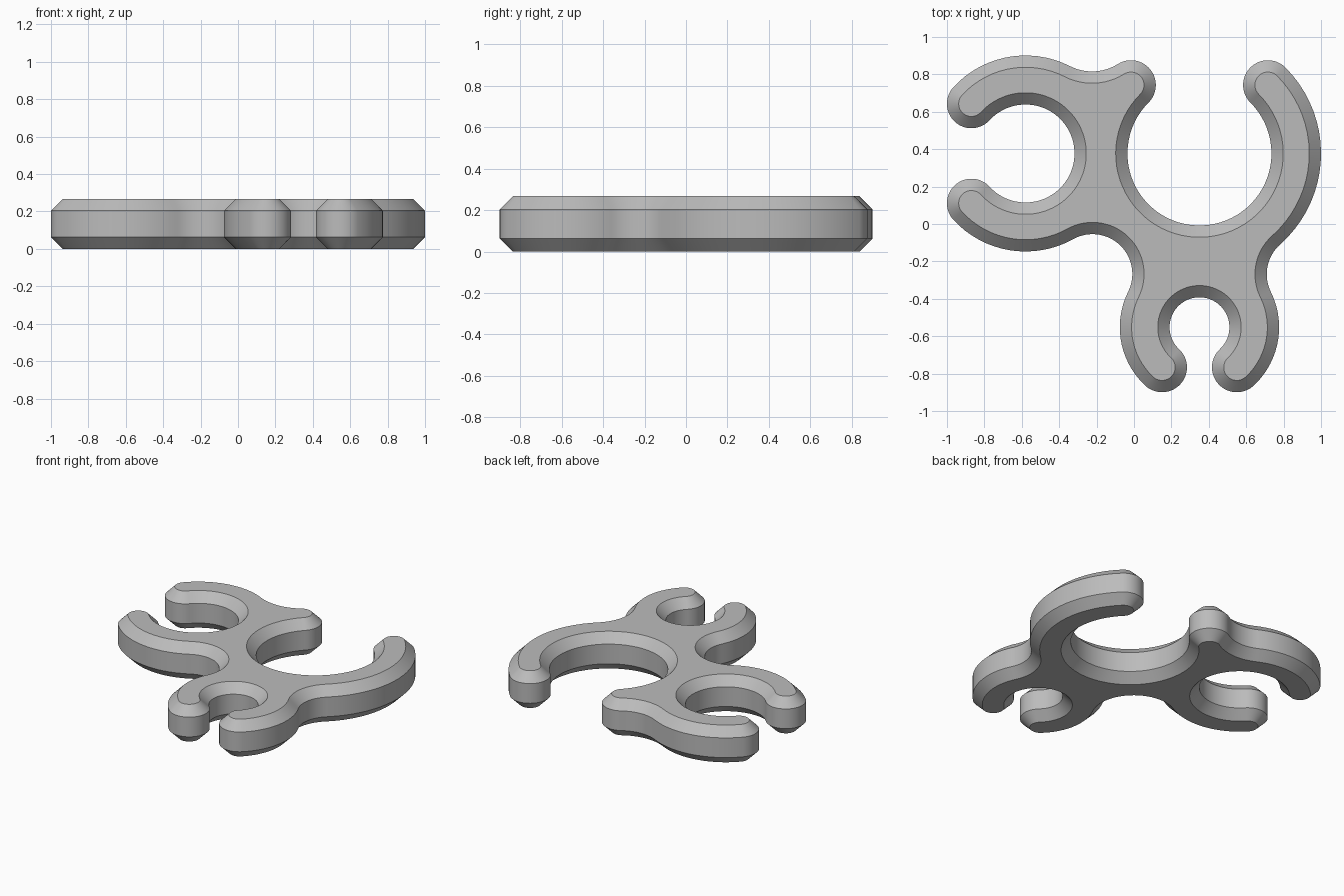
import bpy, bmesh, math
from mathutils import Vector

cube = bpy.data.objects.get("Cube")
if cube:
    bpy.data.objects.remove(cube, do_unlink=True)

HEIGHT, CHAMFER = 0.267, 0.063


def clip(x, y, hole, outer, start, end):
    """Open ring: arcs for outer wall, first cap, hole, second cap, outer wall."""
    c, mid, r = Vector((x, y)), (hole + outer) / 2, (outer - hole) / 2
    caps = [(c + mid * Vector((math.cos(a), math.sin(a))), r)
            for a in (math.radians(start), math.radians(end))]
    # a negative radius marks a concave arc
    return [(c, outer), caps[0], (c, -hole), caps[1], (c, outer)]


def fillet(a, b, r):
    """Concave arc touching two convex arcs, on the right of the path a to b."""
    (ca, ra), (cb, rb) = a, b
    d = cb - ca
    along = (d.length_squared + (ra + r) ** 2 - (rb + r) ** 2) / (2 * d.length)
    across = math.sqrt((ra + r) ** 2 - along ** 2)
    u = d.normalized()
    return (ca + u * along + Vector((u.y, -u.x)) * across, -r)


# Three open rings, walked counter-clockwise
large = clip(0.35, 0.377, 0.385, 0.65, 45, 135)
medium = clip(-0.58, 0.377, 0.262, 0.524, 137.4, 222.6)
small = clip(0.35, -0.552, 0.16, 0.426, 227, 313)

arcs = large[:4]
arcs += [fillet(large[3], medium[0], 0.26)] + medium
arcs += [fillet(medium[4], small[0], 0.213)] + small
arcs += [fillet(small[4], large[0], 0.213)]

# Outward normals where neighbouring arcs meet
joints = []
for i, (c, r) in enumerate(arcs):
    c2, r2 = arcs[(i + 1) % len(arcs)]
    n = (c2 - c) / (r - r2)
    joints.append(math.atan2(n.y, n.x))

# Sample the outline as (centre, signed radius, normal)
samples = []
for i, (c, r) in enumerate(arcs):
    a, b = joints[i - 1], joints[i]
    sweep = (b - a) % math.tau
    if r < 0:
        sweep -= math.tau
    steps = max(4, math.ceil(abs(sweep) / math.radians(5)))
    for k in range(steps):
        t = a + sweep * k / steps
        samples.append((c, r, Vector((math.cos(t), math.sin(t)))))

# Chamfered plate: four outline rings bridged and capped
bm = bmesh.new()
rings = []
for z, inset in ((0, CHAMFER), (CHAMFER, 0),
                 (HEIGHT - CHAMFER, 0), (HEIGHT, CHAMFER)):
    rings.append([bm.verts.new((*(c + n * (r - inset)), z)) for c, r, n in samples])
count = len(samples)
for low, high in zip(rings, rings[1:]):
    for i in range(count):
        j = (i + 1) % count
        bm.faces.new((low[i], low[j], high[j], high[i]))
bm.faces.new(rings[0][::-1])
bm.faces.new(rings[-1])

mesh = bpy.data.meshes.new("triple_clip")
bm.to_mesh(mesh)
bm.free()
body = bpy.data.objects.new("triple_clip", mesh)
bpy.context.collection.objects.link(body)

# Plain grey
grey = bpy.data.materials.new("grey")
grey.use_nodes = True
colour = (0.5, 0.5, 0.5, 1)
grey.diffuse_color = colour
grey.node_tree.nodes["Principled BSDF"].inputs["Base Color"].default_value = colour
mesh.materials.append(grey)

bpy.ops.object.select_all(action="DESELECT")
body.select_set(True)
bpy.context.view_layer.objects.active = body
bpy.ops.object.shade_smooth_by_angle(angle=math.radians(30))
